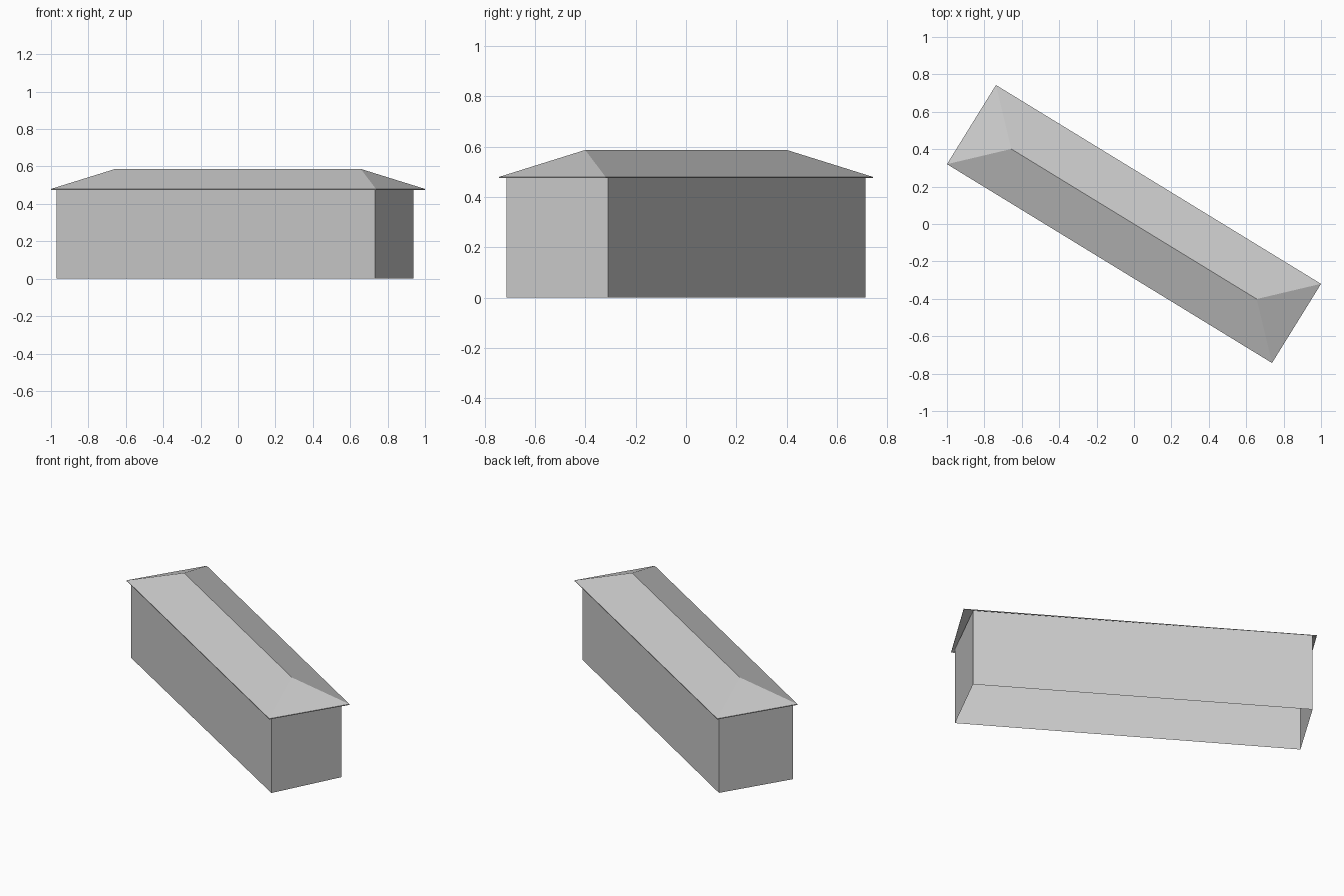
import bpy

cube = bpy.data.objects.get("Cube")
if cube:
    bpy.data.objects.remove(cube, do_unlink=True)

LIP_Z, EAVE_Z, WALL_TOP, RIDGE_Z = 0.475, 0.480, 0.487, 0.587

grey = bpy.data.materials.new("light_grey")
grey.use_nodes = True
grey.diffuse_color = (0.6, 0.6, 0.6, 1)
bsdf = next(n for n in grey.node_tree.nodes if n.type == 'BSDF_PRINCIPLED')
bsdf.inputs["Base Color"].default_value = grey.diffuse_color


def add_part(name, verts, faces):
    mesh = bpy.data.meshes.new(name)
    mesh.from_pydata(verts, [], faces)
    mesh.materials.append(grey)
    obj = bpy.data.objects.new(name, mesh)
    bpy.context.collection.objects.link(obj)
    return obj


def ring(outline, z):
    return [(x, y, z) for x, y in outline]


# Four side faces joining a lower ring of corners to an upper ring
sides = [(i, (i + 1) % 4, (i + 1) % 4 + 4, i + 4) for i in range(4)]

# Walls: open at the bottom, rising to the underside of the roof slopes
footprint = [(-0.97, 0.321), (0.733, -0.715), (0.938, -0.31), (-0.73, 0.715)]
add_part("walls", ring(footprint, 0) + ring(footprint, WALL_TOP), sides)

# Hip roof: open shell with a thin lip at the eaves and a central ridge
eaves = [(-1.0, 0.32), (0.738, -0.743), (1.0, -0.32), (-0.738, 0.743)]
ridge = [(s * 0.656, -s * 0.401, RIDGE_Z) for s in (-1, 1)]
slopes = [(4, 5, 9, 8), (5, 6, 9), (6, 7, 8, 9), (7, 4, 8)]
add_part("hip_roof", ring(eaves, LIP_Z) + ring(eaves, EAVE_Z) + ridge,
         sides + slopes)
